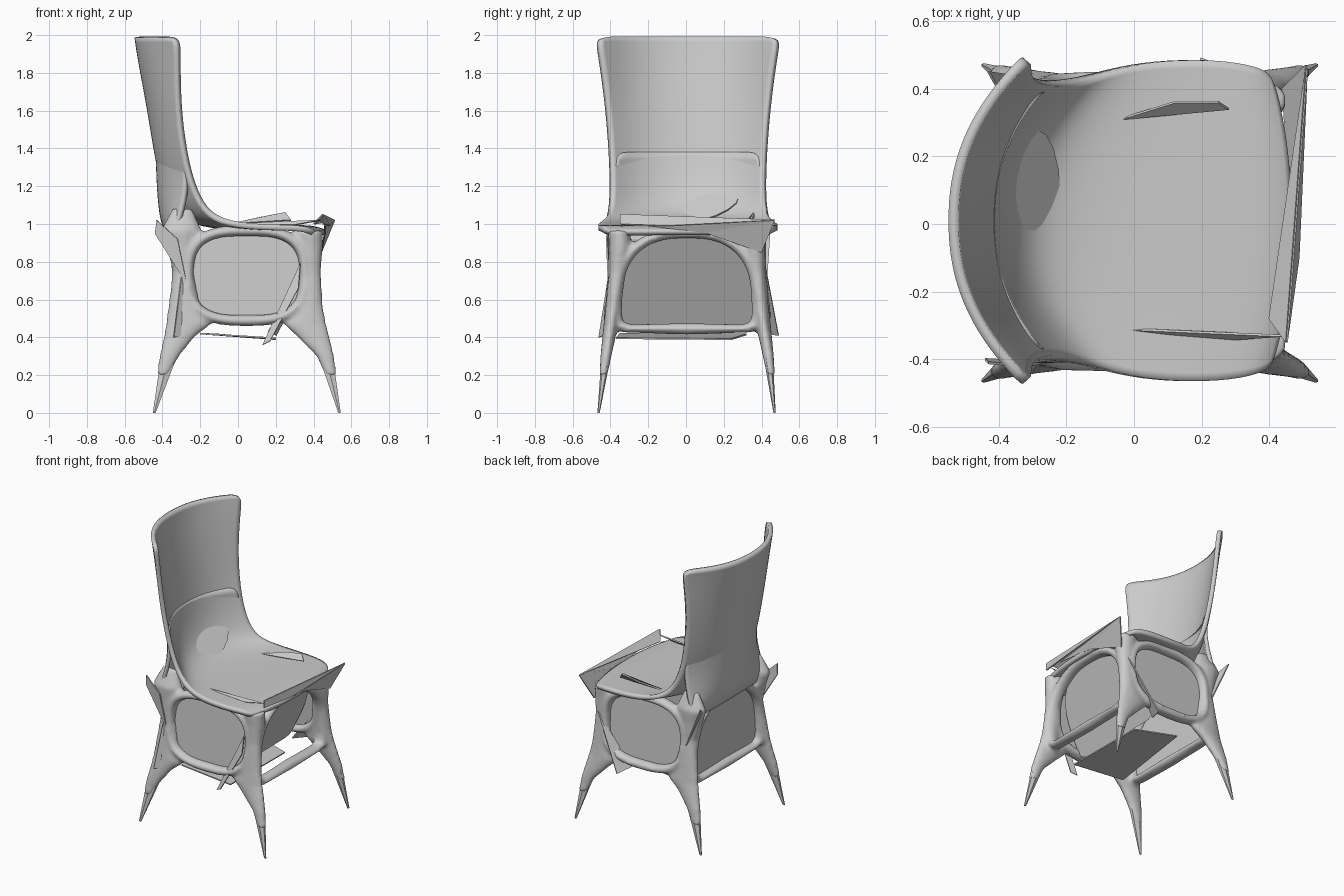
import bpy, bmesh, math
from mathutils import Vector

if "Cube" in bpy.data.objects:
    bpy.data.objects.remove(bpy.data.objects["Cube"])


def make(name, bm, smooth=True):
    bmesh.ops.recalc_face_normals(bm, faces=bm.faces)
    for f in bm.faces:
        f.smooth = smooth
    me = bpy.data.meshes.new(name)
    bm.to_mesh(me)
    bm.free()
    ob = bpy.data.objects.new(name, me)
    bpy.context.collection.objects.link(ob)
    return ob


def skin(bm, rings, closed=False):
    """Bridge equal rings of points into a tube; cap it unless closed."""
    vs = [[bm.verts.new(p) for p in r] for r in rings]
    n = len(vs[0])
    last = len(vs) if closed else len(vs) - 1
    for i in range(last):
        a, b = vs[i], vs[(i + 1) % len(vs)]
        for j in range(n):
            k = (j + 1) % n
            bm.faces.new((a[j], a[k], b[k], b[j]))
    if not closed:
        bm.faces.new(vs[0][::-1])
        bm.faces.new(vs[-1])


def oval(x0, x1, cy, z, ry, n):
    cx, rx = (x0 + x1) / 2, (x1 - x0) / 2
    return [(cx + rx * math.cos(2 * math.pi * (i + .5) / n),
             cy + ry * math.sin(2 * math.pi * (i + .5) / n), z) for i in range(n)]


def shell(name, stations, thick, across=10, power=2.3):
    """Loft a curved sheet: (centre x, z, edge x, z, half width) per station."""
    bm = bmesh.new()
    rows = []
    for cx, cz, ex, ez, w in stations:
        row = []
        for j in range(across + 1):
            v = 2 * j / across - 1
            t = abs(v) ** power
            row.append(bm.verts.new((cx + (ex - cx) * t, .01 + w * v, cz + (ez - cz) * t)))
        rows.append(row)
    for a, b in zip(rows, rows[1:]):
        for j in range(across):
            bm.faces.new((a[j], a[j + 1], b[j + 1], b[j]))
    ob = make(name, bm)
    sub = ob.modifiers.new("round", 'SUBSURF')
    sub.levels = sub.render_levels = 2
    sol = ob.modifiers.new("thickness", 'SOLIDIFY')
    sol.thickness, sol.offset = thick, 0
    return ob


# Seat and back in one bent sheet
shell("seat_and_back", [
    (-.535, 1.99, -.315, 1.99, .485), (-.52, 1.88, -.315, 1.9, .465),
    (-.465, 1.6, -.315, 1.6, .425), (-.42, 1.3, -.27, 1.3, .405),
    (-.37, 1.13, -.21, 1.13, .405), (-.29, 1.03, -.14, 1.04, .42),
    (-.15, .99, -.04, 1.0, .455), (.05, .98, .09, .985, .475),
    (.25, .98, .26, .98, .475), (.40, .98, .36, .975, .455),
    (.46, .955, .40, .95, .43)], .03)

# Rear apron flowing from the back down to the legs
shell("rear_apron", [
    (-.425, 1.38, -.28, 1.38, .39), (-.42, 1.22, -.265, 1.22, .39),
    (-.41, 1.08, -.29, 1.08, .395), (-.39, .98, -.33, .97, .40),
    (-.34, .91, -.32, .90, .38)], .025)


def spow(v, e):
    return math.copysign(abs(v) ** (2 / e), v)


def loop(axis, c, d, cz, hw, hh, n=44):
    """Opening outline: rounded rectangle on the sides, arch on front and rear."""
    if axis == 'x':
        out = []
        for i in range(n):
            a = 2 * math.pi * i / n
            z = spow(math.sin(a), 2.9)
            out.append(Vector((c + hw * spow(math.cos(a), 2.9),
                               d * (1 + .07 * max(0, -z)), cz + hh * z)))
        return out
    pts = [(hw * spow(math.cos(math.pi * i / 24), 2.4), cz + hh * spow(math.sin(math.pi * i / 24), 2.4))
           for i in range(25)]
    pts += [(-hw, cz - .09), (-hw + .01, .46), (-hw + .06, .447), (0, .445),
            (hw - .06, .447), (hw - .01, .46), (hw, cz - .09)]
    return [Vector((d, c + s, z)) for s, z in pts]


openings = [("near_side_panel", 'x', .045, -.37, .727, .31, .238),
            ("far_side_panel", 'x', .045, .385, .727, .31, .238),
            ("front_panel", 'y', .005, .39, .60, .37, .355),
            ("rear_panel", 'y', .005, -.31, .60, .37, .355)]

# Frame: four hoops and the upper legs, fused into one organic body
bm = bmesh.new()
for name, ax, *size in openings:
    pts = loop(ax, *size)
    mid = sum(pts, Vector()) / len(pts)
    side = Vector((0, 1, 0)) if ax == 'x' else Vector((1, 0, 0))
    rings = []
    for p in pts:
        out = p - mid
        out -= side * out.dot(side)
        out.normalize()
        rings.append([p + out * .032 * math.cos(k * math.pi / 4)
                      + side * .045 * math.sin(k * math.pi / 4) for k in range(8)])
    skin(bm, rings, closed=True)

# Leg stations: z, front leg x range, rear leg x range, y, half y
leg = [(1.08, 0, 0, -.35, -.24, .35, .02), (.965, .29, .45, -.41, -.19, .36, .06),
       (.88, .31, .45, -.38, -.215, .355, .06), (.75, .33, .44, -.345, -.235, .368, .045),
       (.57, .30, .45, -.37, -.20, .39, .042), (.47, .24, .47, -.385, -.14, .403, .04),
       (.40, .315, .488, -.395, -.23, .414, .036), (.30, .415, .51, -.418, -.31, .43, .03),
       (.20, .46, .525, -.43, -.365, .443, .022)]
for s in (-1, 1):
    skin(bm, [oval(r[1], r[2], s * r[5] + .006, r[0], r[6], 12) for r in leg[1:]])
    skin(bm, [oval(r[3], r[4], s * r[5] + .006, r[0], r[6], 12) for r in leg])
frame = make("leg_frame", bm)
rm = frame.modifiers.new("fuse", 'REMESH')
rm.mode, rm.voxel_size, rm.use_smooth_shade = 'VOXEL', .012, True
sm = frame.modifiers.new("soften", 'SMOOTH')
sm.factor, sm.iterations = .5, 7

# Pointed lower legs
tips = {"front": ((.34, .48), (.425, .508), (.53, .545)),
        "rear": ((-.385, -.25), (-.415, -.32), (-.452, -.435))}
for label, (a, b, c) in tips.items():
    for s in (-1, 1):
        bm = bmesh.new()
        skin(bm, [oval(*a, s * .414 + .006, .40, .028, 6),
                  oval(*b, s * .43 + .006, .29, .024, 6),
                  oval(*c, s * .466 + .003, 0, .006, 6)])
        make(f"{label}_leg_tip_{'near' if s < 0 else 'far'}", bm, False)

# Panels closing the side and rear openings; the front one slopes inward
for name, ax, *size in openings:
    size[1] *= .985
    pts = loop(ax, *size)
    if name == "front_panel":
        for p in pts:
            p.x = .385 - .24 * (.95 - p.z) / .5
    bm = bmesh.new()
    bm.faces.new([bm.verts.new(p) for p in pts])
    make(name, bm, False)


# Loose angular plates
def plate(name, *pts):
    bm = bmesh.new()
    bm.faces.new([bm.verts.new(p) for p in pts])
    ob = make(name, bm, False)
    sol = ob.modifiers.new("thickness", 'SOLIDIFY')
    sol.thickness, sol.offset = .008, 0


plate("front_edge_plate", (.40, -.28, 1.0), (.45, -.35, 1.05), (.51, .47, 1.02))
plate("front_edge_side", (.45, -.35, 1.05), (.45, -.35, 1.0), (.485, -.1, .99), (.51, .47, 1.02))
plate("front_edge_drop", (.46, -.2, .99), (.51, .47, 1.02), (.46, .1, .955))
plate("front_corner_plate", (.51, .47, 1.02), (.46, .1, .955), (.44, .40, .85))
plate("seat_sliver_far", (-.04, .31, 1.0), (.12, .36, 1.035), (.25, .36, 1.06), (.28, .34, 1.02))
plate("seat_sliver_near", (-.14, -.305, .995), (.2, -.32, 1.01), (.44, -.33, 1.02), (.3, -.34, .995))
plate("strut_plate", (.33, -.40, .79), (.32, -.41, .66), (.17, -.44, .38), (.13, -.42, .36))
plate("rear_corner_near", (-.43, -.41, 1.02), (-.44, -.40, .95), (-.27, -.41, .68), (-.32, -.42, .92))
plate("rear_corner_far", (-.43, .45, 1.02), (-.38, .36, .95), (-.30, .43, .72))
plate("side_fin_far", (.40, .42, .78), (.20, .49, .41), (.16, .38, .43))
plate("side_fin_near", (-.30, -.41, .72), (-.34, -.46, .40), (-.24, -.40, .42))
plate("under_plate", (-.2, -.35, .42), (.2, -.37, .395), (.2, .24, .39), (-.1, .32, .415))
plate("back_disc", *[(-.29 + .07 * math.cos(a), .09 + .19 * math.sin(a),
                      1.09 - .07 * math.cos(a) + .05 * math.sin(a))
                     for a in [i * math.pi / 8 for i in range(16)]])
